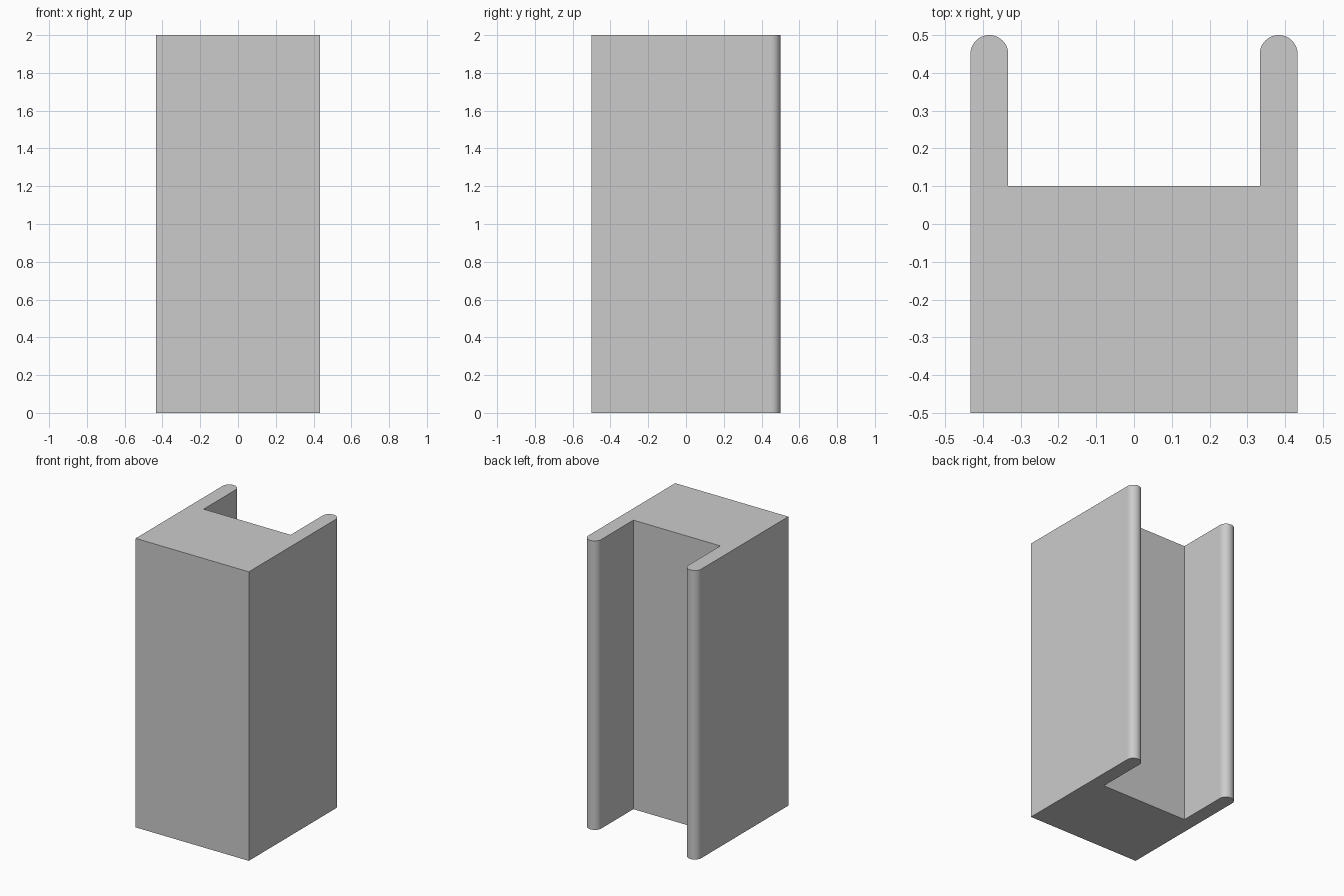
import bpy, bmesh
from math import pi, cos, sin

if "Cube" in bpy.data.objects:
    bpy.data.objects.remove(bpy.data.objects["Cube"])

HALF_W, INNER, HEIGHT = 0.433, 0.333, 2.0
R = (HALF_W - INNER) / 2
TIP_Y = 0.5 - R
SEGS = 24

# Right half of the U-shaped section: front corner, rounded arm tip, channel corner
cx = (HALF_W + INNER) / 2
right = [(HALF_W, -0.5)]
right += [(cx + R * cos(pi * i / SEGS), TIP_Y + R * sin(pi * i / SEGS)) for i in range(SEGS + 1)]
right += [(INNER, 0.1)]
profile = right + [(-x, y) for x, y in reversed(right)]

# Extrude the section upwards
bm = bmesh.new()
base = bm.faces.new([bm.verts.new((x, y, 0)) for x, y in profile])
top = bmesh.ops.extrude_face_region(bm, geom=[base], use_keep_orig=True)
bmesh.ops.translate(bm, vec=(0, 0, HEIGHT),
                    verts=[g for g in top["geom"] if isinstance(g, bmesh.types.BMVert)])
bmesh.ops.recalc_face_normals(bm, faces=bm.faces)

# Smooth shading only on the rounded arm tips
for f in bm.faces:
    f.smooth = all(v.co.y > TIP_Y - 1e-4 for v in f.verts)

mesh = bpy.data.meshes.new("channel_block")
bm.to_mesh(mesh)
bm.free()
bpy.context.collection.objects.link(bpy.data.objects.new("channel_block", mesh))
